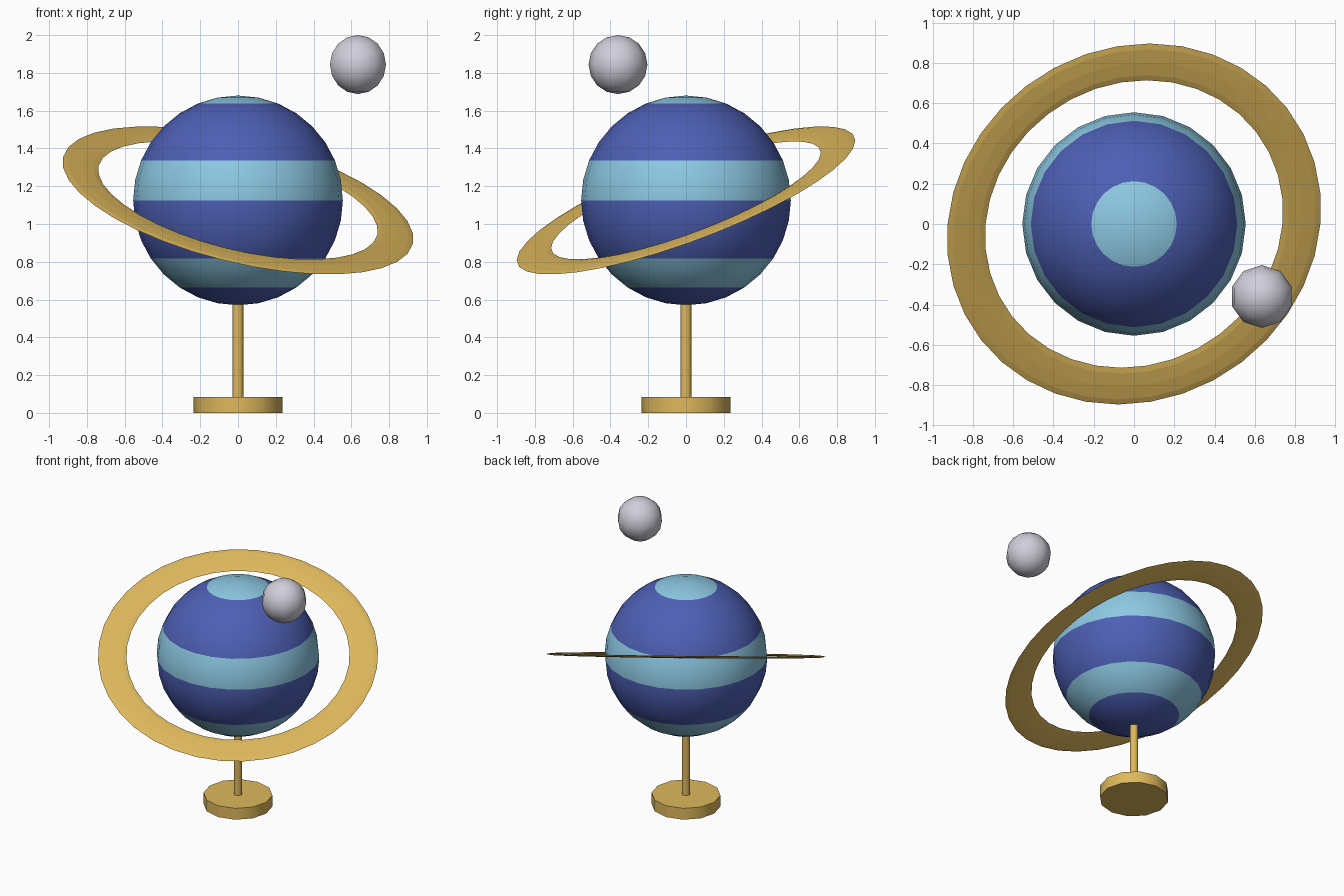
import bpy, math

if "Cube" in bpy.data.objects:
    bpy.data.objects.remove(bpy.data.objects["Cube"], do_unlink=True)


def srgb(c):
    return c / 12.92 if c <= 0.04045 else ((c + 0.055) / 1.055) ** 2.4


def material(name, *rgb):
    colour = [srgb(v / 255) for v in rgb] + [1]
    mat = bpy.data.materials.new(name)
    mat.use_nodes = True
    mat.diffuse_color = colour
    mat.node_tree.nodes["Principled BSDF"].inputs["Base Color"].default_value = colour
    return mat


deep_blue = material("deep blue", 77, 95, 180)
pale_blue = material("pale blue", 140, 200, 226)
gold = material("gold", 222, 184, 92)
moon_grey = material("moon grey", 208, 206, 218)


def finish(name, *mats, angle=40):
    obj = bpy.context.object
    obj.name = name
    for mat in mats:
        obj.data.materials.append(mat)
    bpy.ops.object.shade_smooth_by_angle(angle=math.radians(angle))
    return obj


# Planet, banded by height
RADIUS, CENTRE = 0.555, 1.125
bpy.ops.mesh.primitive_uv_sphere_add(segments=24, ring_count=16, radius=RADIUS,
                                     location=(0, 0, CENTRE))
planet = finish("planet", deep_blue, pale_blue)
PALE_LATITUDES = [(67, 90), (0, 23), (-57, -33)]
for face in planet.data.polygons:
    latitude = math.degrees(math.asin(face.center.z / RADIUS))
    face.material_index = int(any(a < latitude < b for a, b in PALE_LATITUDES))

# Tilted flat ring
bpy.ops.mesh.primitive_torus_add(major_segments=36, minor_segments=8,
                                 major_radius=0.857, minor_radius=0.097,
                                 location=(0, 0, CENTRE),
                                 rotation=(math.radians(20), math.radians(14), 0))
bpy.context.object.scale.z = 0.08
finish("ring", gold)

# Moon
bpy.ops.mesh.primitive_uv_sphere_add(segments=10, ring_count=8, radius=0.156,
                                     location=(0.635, -0.36, 1.844))
finish("moon", moon_grey, angle=60)

# Stand
for name, sides, radius, low, high in [("stand_base", 12, 0.235, 0, 0.085),
                                       ("stand_post", 12, 0.029, 0.08, 0.6)]:
    bpy.ops.mesh.primitive_cylinder_add(vertices=sides, radius=radius, depth=high - low,
                                        location=(0, 0, (low + high) / 2))
    finish(name, gold)
